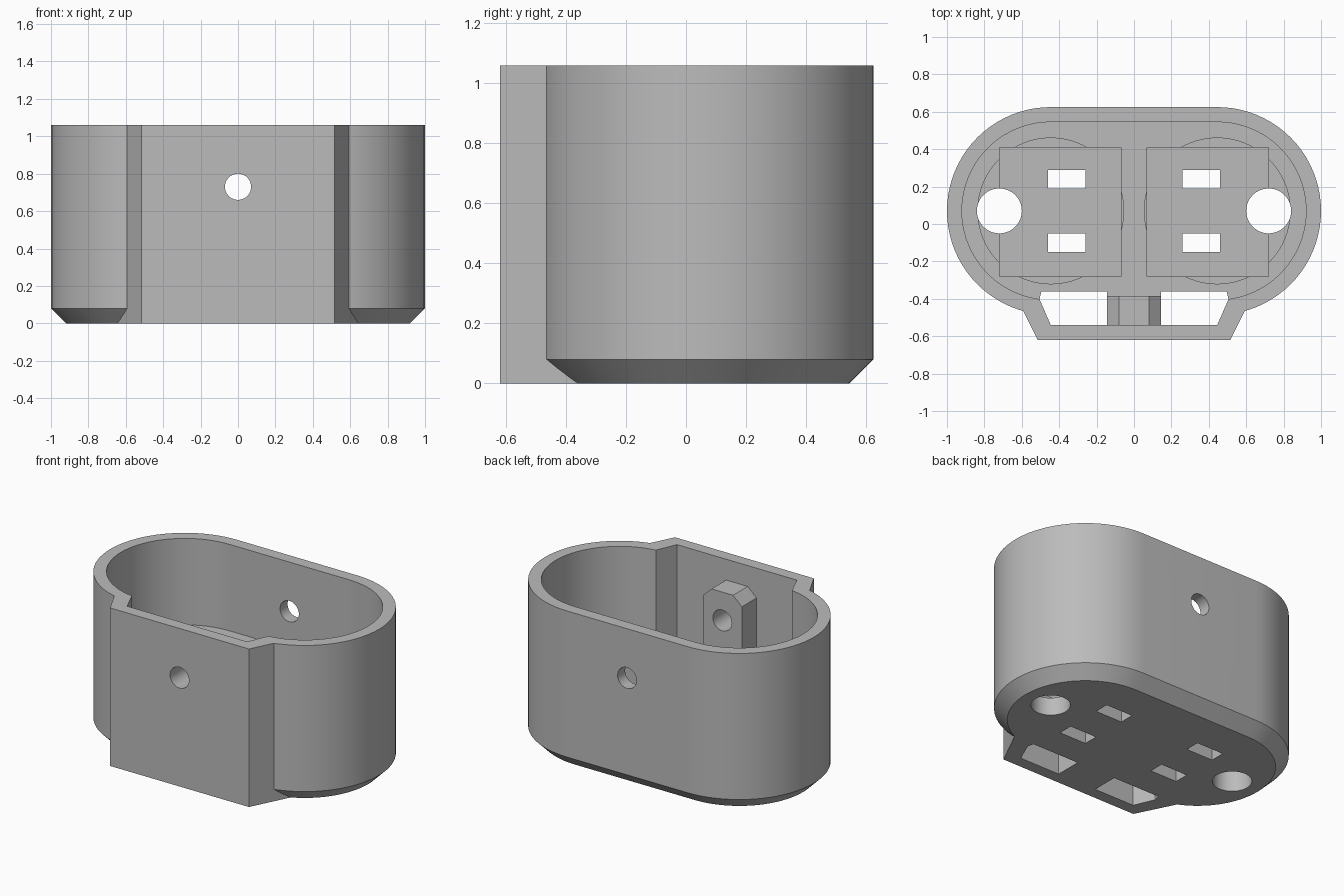
import bpy, bmesh
from math import sin, cos, pi, radians

if "Cube" in bpy.data.objects:
    bpy.data.objects.remove(bpy.data.objects["Cube"], do_unlink=True)

grey = bpy.data.materials.new("light grey plastic")
grey.use_nodes = True
grey.diffuse_color = (0.5, 0.5, 0.5, 1)
grey.node_tree.nodes["Principled BSDF"].inputs["Base Color"].default_value = (0.5, 0.5, 0.5, 1)

CX, CY = 0.445, 0.07       # centres of the rounded ends
R, WALL = 0.555, 0.08
TOP, FLOOR = 1.06, 0.48
HOLE_Z, HOLE_R = 0.73, 0.07


def circle(x, y, r, n=64):
    return [(x + r * cos(2 * pi * i / n), y + r * sin(2 * pi * i / n)) for i in range(n)]


def stadium(r, n=40):
    pts = []
    for side, start in ((1, -pi / 2), (-1, pi / 2)):
        for i in range(n + 1):
            a = start + pi * i / n
            pts.append((side * CX + r * cos(a), CY + r * sin(a)))
    return pts


def rect(x0, x1, y0, y1):
    return [(x0, y0), (x1, y0), (x1, y1), (x0, y1)]


def mirrored(half):
    """Close an outline given its right half."""
    return half + [(-x, y) for x, y in reversed(half)]


def loft(name, sections, upright=False):
    """Solid through (outline, level) sections; upright ones run along y."""
    bm = bmesh.new()
    rings = [[bm.verts.new((x, lv, y) if upright else (x, y, lv)) for x, y in pts]
             for pts, lv in sections]
    bm.faces.new(rings[0])
    bm.faces.new(rings[-1])
    for a, b in zip(rings, rings[1:]):
        for i in range(len(a)):
            j = (i + 1) % len(a)
            bm.faces.new((a[i], a[j], b[j], b[i]))
    bmesh.ops.recalc_face_normals(bm, faces=bm.faces)
    me = bpy.data.meshes.new(name)
    bm.to_mesh(me)
    bm.free()
    me.materials.append(grey)
    ob = bpy.data.objects.new(name, me)
    bpy.context.collection.objects.link(ob)
    return ob


def prism(name, pts, low, high, upright=False):
    return loft(name, [(pts, low), (pts, high)], upright)


def select(ob):
    bpy.ops.object.select_all(action='DESELECT')
    ob.select_set(True)
    bpy.context.view_layer.objects.active = ob


def combine(ob, tool, operation='DIFFERENCE'):
    select(ob)
    mod = ob.modifiers.new("cut", 'BOOLEAN')
    mod.operation, mod.solver, mod.object = operation, 'EXACT', tool
    bpy.ops.object.modifier_apply(modifier=mod.name)
    bpy.data.objects.remove(tool, do_unlink=True)


# Rounded shell with a chamfered base, joined to the flat front housing
body = loft("housing_body", [(stadium(R - WALL), 0), (stadium(R), WALL), (stadium(R), TOP)])
front = mirrored([(0.515, -0.62), (0.59, -0.47), (0.65, -0.35)])
combine(body, prism("front_housing", front, 0, TOP), 'UNION')

# Main cavity above the thick floor
combine(body, prism("cavity", stadium(R - WALL), FLOOR, TOP + 0.1))

# Front channel open through the base, stopping short behind the lug
channel = mirrored([(0.445, -0.54), (0.505, -0.402), (0.495, -0.36),
                    (0.145, -0.36), (0.145, -0.385)])
combine(body, prism("front_channel", channel, -0.1, TOP + 0.1))

# Round and square pockets, contact slots and cable holes on each side
for s in (-1, 1):
    combine(body, prism("round_pocket", circle(s * CX, CY, 0.39), 0.32, 0.7))
    xs = sorted((s * 0.07, s * 0.72))
    combine(body, prism("square_pocket", rect(*xs, -0.28, 0.41), 0.12, 0.7))
    combine(body, prism("cable_hole", circle(s * 0.72, CY, 0.12), -0.1, 0.7))
    xs = sorted((s * 0.26, s * 0.46))
    for y in (-0.15, 0.19):
        combine(body, prism("slot", rect(*xs, y, y + 0.1), -0.1, 0.7))

# Lug with chamfered top corners behind the front wall
lug_outline = mirrored([(0.145, 0), (0.145, 0.86), (0.08, 0.92)])
lug = prism("screw_lug", lug_outline, -0.54, -0.385, upright=True)

# Screw hole through the front wall, lug and back wall
for part in (body, lug):
    combine(part, prism("screw_hole", circle(0, HOLE_Z, HOLE_R, 40), -0.8, 0.8, upright=True))
    select(part)
    bpy.ops.object.shade_smooth_by_angle(angle=radians(25))
